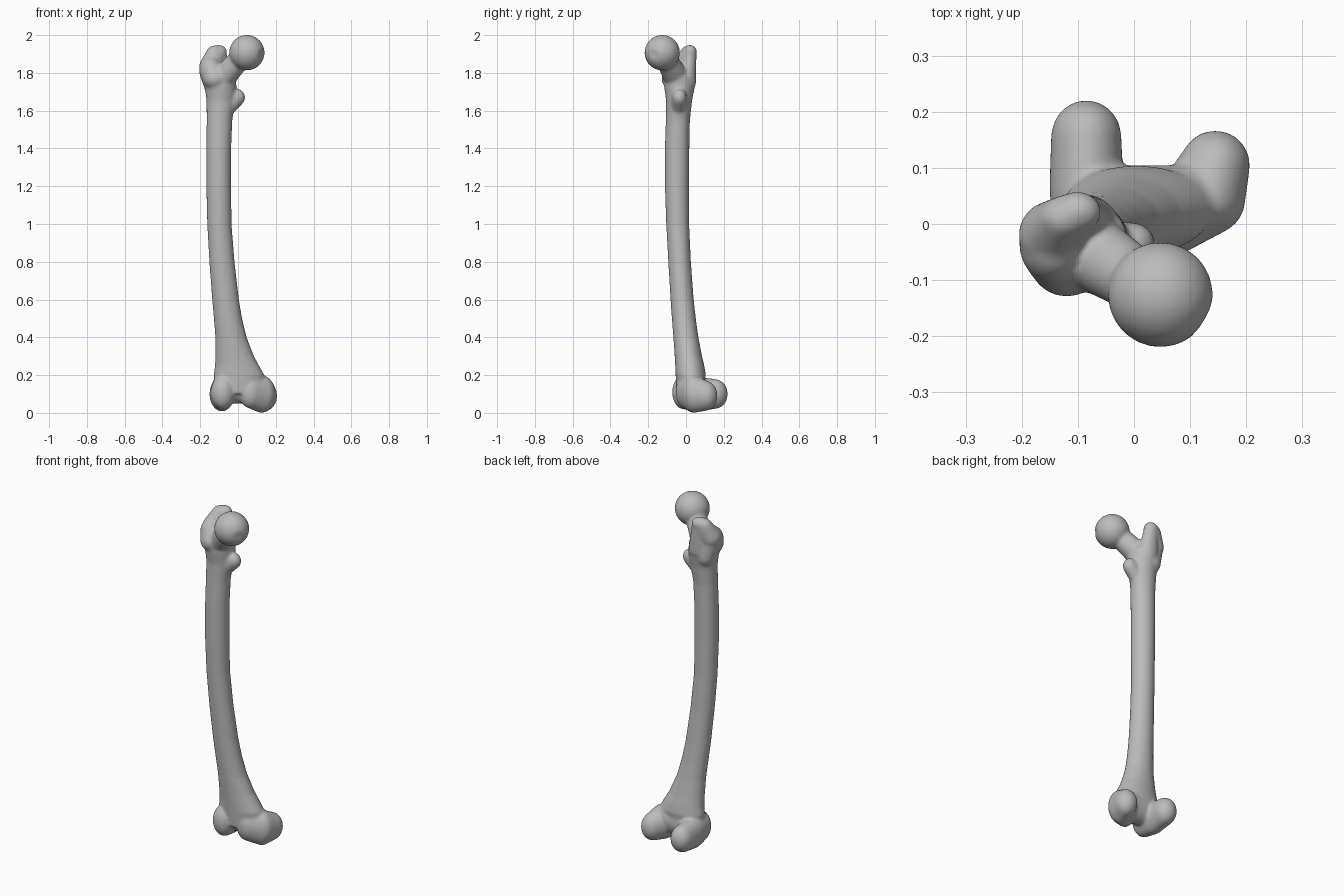
import bpy, bmesh, math
from mathutils import Vector, Matrix

bm = bmesh.new()


def ellipsoid(target, centre, radii):
    m = Matrix.Translation(centre) @ Matrix.Diagonal((*radii, 1))
    return bmesh.ops.create_uvsphere(target, u_segments=28, v_segments=18,
                                     radius=1, matrix=m)["verts"]


def hull(*blobs):
    """Closed skin wrapped around several ellipsoids, added to the bone."""
    part = bmesh.new()
    for centre, radii in blobs:
        ellipsoid(part, centre, radii)
    res = bmesh.ops.convex_hull(part, input=part.verts)
    loose = {g for g in res["geom_interior"] + res["geom_unused"]
             if isinstance(g, bmesh.types.BMVert)}
    bmesh.ops.delete(part, geom=list(loose), context="VERTS")
    bmesh.ops.recalc_face_normals(part, faces=part.faces)
    me = bpy.data.meshes.new("part")
    part.to_mesh(me)
    part.free()
    bm.from_mesh(me)
    bpy.data.meshes.remove(me)


def loft(sections, n=32):
    """Shaft from (z, x min, x max, y min, y max) elliptical sections."""
    rings = []
    for z, x0, x1, y0, y1 in sections:
        rings.append([bm.verts.new(((x0 + x1) / 2 + (x1 - x0) / 2 * math.cos(a),
                                    (y0 + y1) / 2 + (y1 - y0) / 2 * math.sin(a), z))
                      for a in (2 * math.pi * i / n for i in range(n))])
    for lo, hi in zip(rings, rings[1:]):
        for i in range(n):
            j = (i + 1) % n
            bm.faces.new((lo[i], lo[j], hi[j], hi[i]))
    bm.faces.new(rings[0][::-1])
    bm.faces.new(rings[-1])


# Gently bowed shaft, flaring towards the knee
loft([(0.10, -0.12, 0.13, -0.05, 0.09),
      (0.20, -0.13, 0.14, -0.055, 0.105),
      (0.25, -0.122, 0.112, -0.057, 0.097),
      (0.30, -0.12, 0.085, -0.06, 0.085),
      (0.40, -0.12, 0.046, -0.067, 0.066),
      (0.50, -0.128, 0.022, -0.075, 0.052),
      (0.60, -0.137, 0.005, -0.082, 0.041),
      (0.80, -0.152, -0.018, -0.094, 0.026),
      (1.00, -0.163, -0.034, -0.105, 0.017),
      (1.20, -0.168, -0.036, -0.112, 0.016),
      (1.40, -0.168, -0.036, -0.112, 0.018),
      (1.55, -0.166, -0.030, -0.107, 0.021),
      (1.65, -0.167, -0.015, -0.105, 0.032),
      (1.72, -0.175, -0.008, -0.115, 0.045),
      (1.78, -0.18, -0.01, -0.12, 0.045)])

# Ball head with a shallow pit on its inner side
head_centre = Vector((0.047, -0.126, 1.907))
pit = Vector((0.85, -0.5, -0.1)).normalized()
for v in ellipsoid(bm, head_centre, (0.094, 0.094, 0.094)):
    d = (v.co - head_centre).normalized()
    v.co -= d * 0.012 * max(0.0, 1 - d.angle(pit) / 0.3)

# Neck
hull(((-0.085, -0.045, 1.765), (0.065, 0.07, 0.065)),
     ((0.01, -0.105, 1.875), (0.055, 0.055, 0.06)))

# Greater trochanter: outer bulge rising to a hooked tip
hull(((-0.145, -0.035, 1.81), (0.06, 0.07, 0.075)),
     ((-0.12, -0.07, 1.77), (0.065, 0.06, 0.06)),
     ((-0.12, 0.0, 1.72), (0.055, 0.045, 0.06)))
hull(((-0.15, -0.02, 1.83), (0.056, 0.06, 0.06)),
     ((-0.125, 0.01, 1.90), (0.045, 0.04, 0.045)),
     ((-0.10, 0.022, 1.912), (0.042, 0.036, 0.036)))
hull(((-0.10, 0.022, 1.90), (0.04, 0.034, 0.04)),
     ((-0.09, 0.005, 1.75), (0.06, 0.048, 0.05)))

# Lesser trochanter
hull(((-0.002, -0.035, 1.67), (0.04, 0.038, 0.045)),
     ((-0.06, -0.04, 1.64), (0.04, 0.045, 0.08)))

# Inner condyle
hull(((0.145, 0.105, 0.09), (0.062, 0.062, 0.078)),
     ((0.125, 0.04, 0.10), (0.073, 0.062, 0.1)),
     ((0.065, -0.005, 0.11), (0.062, 0.05, 0.085)))

# Outer condyle
hull(((-0.085, 0.155, 0.10), (0.063, 0.066, 0.078)),
     ((-0.085, 0.06, 0.10), (0.066, 0.07, 0.092)),
     ((-0.08, -0.015, 0.11), (0.063, 0.058, 0.09)))

# Bridge between the condyles, leaving the rear notch open
hull(((-0.06, 0.03, 0.135), (0.06, 0.075, 0.085)),
     ((0.09, 0.04, 0.135), (0.06, 0.065, 0.085)))

bmesh.ops.recalc_face_normals(bm, faces=bm.faces)
mesh = bpy.data.meshes.new("thigh_bone")
bm.to_mesh(mesh)
bm.free()
bone = bpy.data.objects.new("thigh_bone", mesh)
bpy.context.collection.objects.link(bone)

# Single bone colour
grey = bpy.data.materials.new("bone_grey")
grey.diffuse_color = (0.5, 0.5, 0.5, 1)
mesh.materials.append(grey)

# Fuse the parts into one skin and soften the joints
fuse = bone.modifiers.new("fuse", "REMESH")
fuse.mode = "VOXEL"
fuse.voxel_size = 0.007
fuse.use_smooth_shade = True
soften = bone.modifiers.new("soften", "SMOOTH")
soften.factor = 0.5
soften.iterations = 12
